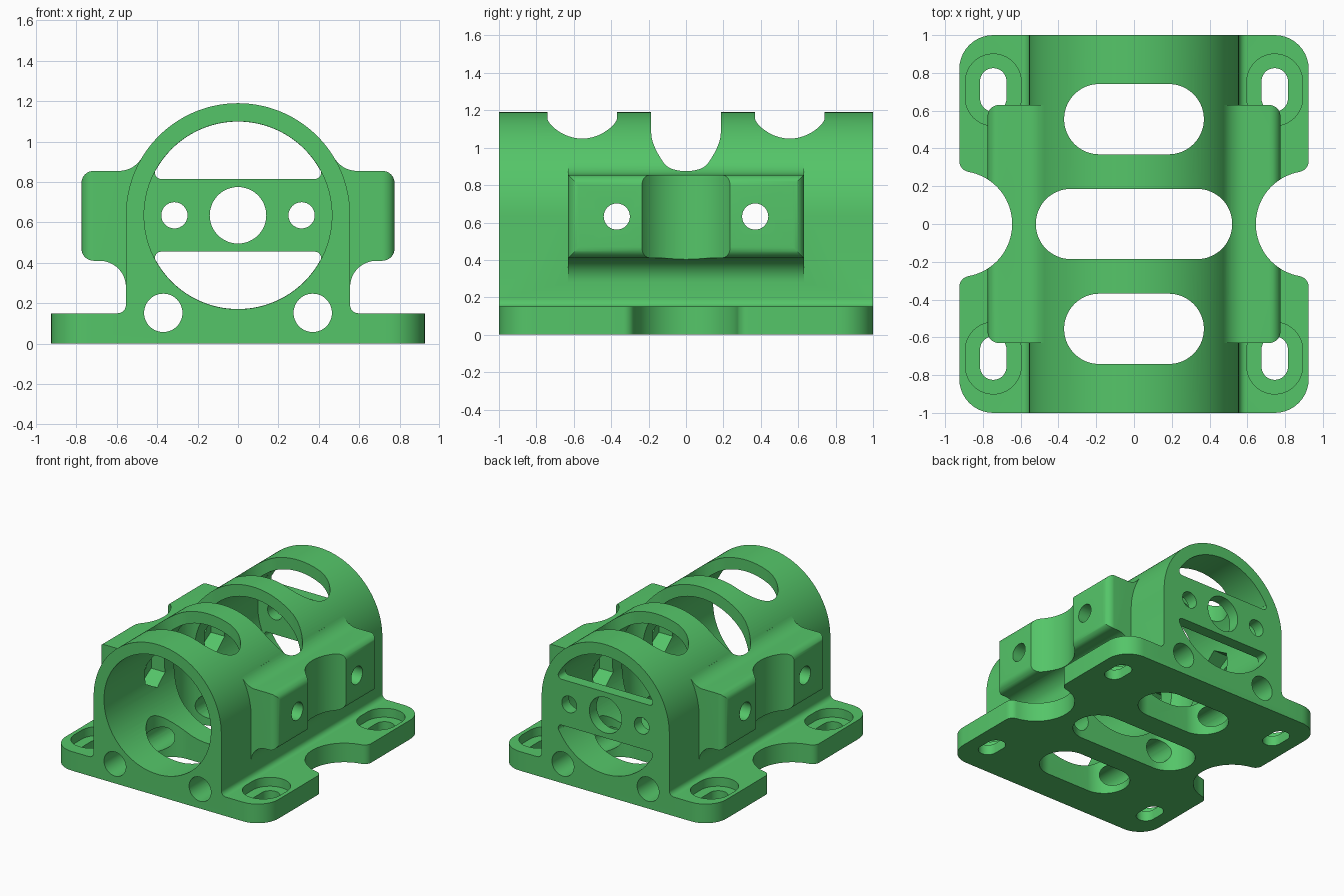
import bpy, bmesh, math
from math import sin, cos, radians

if "Cube" in bpy.data.objects:
    bpy.data.objects.remove(bpy.data.objects["Cube"])

green = bpy.data.materials.new("green plastic")
green.diffuse_color = (0.09, 0.56, 0.14, 1)
green.use_nodes = True
green.node_tree.nodes["Principled BSDF"].inputs["Base Color"].default_value = green.diffuse_color

CZ = 0.635            # height of the bore axis
R_OUT, R_IN = 0.555, 0.465


def arc(cx, cy, r, a0, a1, n=12):
    """Points on an arc, angles in degrees."""
    return [(cx + r * cos(radians(a0 + (a1 - a0) * i / n)),
             cy + r * sin(radians(a0 + (a1 - a0) * i / n))) for i in range(n + 1)]


def circle(cx, cy, r, n=48):
    return arc(cx, cy, r, 0, 360 - 360 / n, n - 1)


def capsule(cx, cy, hx, hy):
    """Rounded slot with half sizes hx, hy."""
    r = min(hx, hy)
    return rounded(cx, cy, hx, hy, r * 0.9999, 16)


def rounded(cx, cy, hx, hy, r, n=10):
    pts = []
    for sx, sy, a in ((1, 1, 0), (-1, 1, 90), (-1, -1, 180), (1, -1, 270)):
        pts += arc(cx + sx * (hx - r), cy + sy * (hy - r), r, a, a + 90, n)
    return pts


def prism(name, pts, axis, a, b):
    """Extrude a closed 2D outline along an axis from a to b."""
    place = {'x': lambda u, v, t: (t, u, v),
             'y': lambda u, v, t: (u, t, v),
             'z': lambda u, v, t: (u, v, t)}[axis]
    bm = bmesh.new()
    lo = [bm.verts.new(place(u, v, a)) for u, v in pts]
    hi = [bm.verts.new(place(u, v, b)) for u, v in pts]
    bm.faces.new(lo)
    bm.faces.new(hi[::-1])
    n = len(pts)
    for i in range(n):
        j = (i + 1) % n
        bm.faces.new((lo[i], hi[i], hi[j], lo[j]))
    bmesh.ops.recalc_face_normals(bm, faces=bm.faces)
    me = bpy.data.meshes.new(name)
    bm.to_mesh(me)
    bm.free()
    me.materials.append(green)
    ob = bpy.data.objects.new(name, me)
    bpy.context.collection.objects.link(ob)
    return ob


def combine(target, tool, op):
    """Apply a boolean and remove the tool."""
    bpy.context.view_layer.objects.active = target
    mod = target.modifiers.new("bool", 'BOOLEAN')
    mod.operation, mod.solver, mod.object = op, 'EXACT', tool
    bpy.ops.object.modifier_apply(modifier=mod.name)
    bpy.data.objects.remove(tool)


def flip(pts, s):
    return [(s * u, v) for u, v in pts]


# Base plate
bracket = prism("bearing_bracket", rounded(0, 0, 0.925, 1.0, 0.18), 'z', 0, 0.15)

# Arched housing with small fillets at its feet
foot = [(0.595, 0.05)] + arc(0.595, 0.19, 0.04, 270, 180, 6)
arch = foot + arc(0, CZ, R_OUT, 0, 180, 72) + flip(foot, -1)[::-1]
combine(bracket, prism("housing", arch, 'y', -1, 1), 'UNION')

# Side blocks, blended into the housing above and below
ft = math.degrees(math.atan2(0.35, 0.589))
side = ([(0.3, 0.28)] + arc(0.685, 0.28, 0.13, 180, 90)
        + arc(0.715, 0.47, 0.06, 270, 360, 8) + arc(0.715, 0.795, 0.06, 0, 90, 8)
        + arc(0.589, 0.985, 0.13, 270, 180 + ft) + [(0.3, 0.919)])
for s in (-1, 1):
    block = prism("side_block", flip(side, s), 'y', -0.7, 0.7)
    combine(block, prism("block_rounding", rounded(0, 0, 0.775, 0.63, 0.06), 'z', 0, 1.2), 'INTERSECT')
    combine(bracket, block, 'UNION')

# Main bore, leaving a wall at the back
WALL = 0.91
cuts = [prism("bore", circle(0, CZ, R_IN, 96), 'y', -1.1, WALL)]

# Openings in the back wall: two rounded segments and three holes
a_out = math.degrees(math.atan2(0.21, 0.381))
for s in (-1, 1):
    seg = (arc(0.381, 0.21, 0.03, 270, 360 + a_out, 8)
           + arc(0, 0, R_IN - 0.001, a_out, 180 - a_out, 40)
           + arc(-0.381, 0.21, 0.03, 180 - a_out, 270, 8))
    cuts.append(prism("wall_window", [(u, CZ + s * v) for u, v in seg], 'y', WALL - 0.05, 1.1))
    cuts.append(prism("wall_bolt_hole", circle(s * 0.315, CZ, 0.065, 32), 'y', WALL - 0.05, 1.1))
    # Long rod holes in the base
    cuts.append(prism("rod_hole", circle(s * 0.37, 0.152, 0.095), 'y', -1.1, 1.1))
cuts.append(prism("shaft_hole", circle(0, CZ, 0.14), 'y', WALL - 0.05, 1.1))

# Slots through roof and floor
for y, hx in ((-0.555, 0.37), (0, 0.52), (0.555, 0.37)):
    cuts.append(prism("roof_slot", capsule(0, y, hx, 0.186), 'z', -0.1, 1.4))

# Flared round notches in the sides
fy = math.sqrt(0.34 ** 2 - 0.06 ** 2)
fa = math.degrees(math.atan2(fy, 0.06))
notch = ([(1.0, fy)] + arc(0.865, fy, 0.06, 0, -fa, 8)
         + arc(0.925, 0, 0.28, 180 - fa, 180 + fa, 40)[1:-1]
         + arc(0.865, -fy, 0.06, fa, 0, 8) + [(1.0, -fy)])
for s in (-1, 1):
    cuts.append(prism("side_notch", flip(notch, s), 'z', -0.1, 1.0))
    for t in (-1, 1):
        # Side screw holes with hexagonal nut pockets inside
        y = t * 0.37
        cuts.append(prism("screw_hole", circle(y, 0.632, 0.07, 32), 'x', s * 0.4, s * 0.9))
        cuts.append(prism("nut_pocket", arc(y, 0.632, 0.14, 30, 330, 5), 'x', s * 0.35, s * 0.58))
        # Mounting slots with counterbores
        cuts.append(prism("mount_slot", capsule(s * 0.745, t * 0.71, 0.07, 0.115), 'z', -0.1, 0.2))
        cuts.append(prism("counterbore", capsule(s * 0.745, t * 0.71, 0.148, 0.19), 'z', 0.08, 0.27))

for c in cuts:
    combine(bracket, c, 'DIFFERENCE')

# Smooth the curves, keep the edges crisp
bpy.ops.object.select_all(action='DESELECT')
bracket.select_set(True)
bpy.context.view_layer.objects.active = bracket
bpy.ops.object.shade_smooth_by_angle(angle=radians(30))
